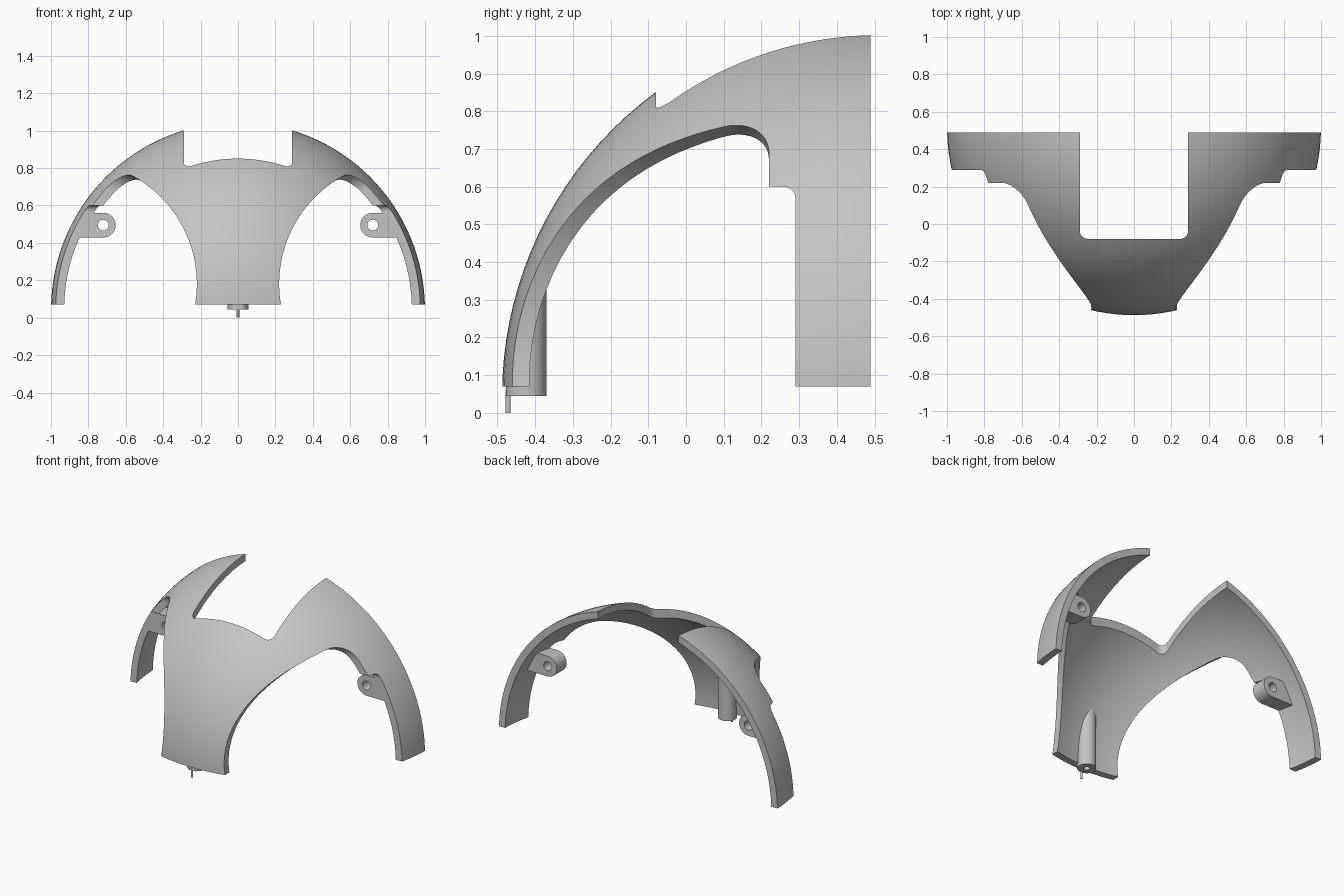
import bpy
import bmesh
from math import sin, cos, pi, radians
from mathutils import Vector

cube = bpy.data.objects.get("Cube")
if cube:
    bpy.data.objects.remove(cube, do_unlink=True)

CENTRE = Vector((0, 0.512, 0.045))   # centre of the domed shell
OUTER, INNER = 1.0, 0.956
BACK, BOTTOM = 0.49, 0.07

grey = bpy.data.materials.new("plain grey")
grey.use_nodes = True
grey.diffuse_color = (0.55, 0.55, 0.55, 1)
grey.node_tree.nodes["Principled BSDF"].inputs["Base Color"].default_value = (0.55, 0.55, 0.55, 1)


def finish(name, bm, recalc=True):
    if recalc:
        bmesh.ops.recalc_face_normals(bm, faces=bm.faces)
    mesh = bpy.data.meshes.new(name)
    bm.to_mesh(mesh)
    bm.free()
    mesh.materials.append(grey)
    obj = bpy.data.objects.new(name, mesh)
    bpy.context.collection.objects.link(obj)
    return obj


def loft(name, rings):
    """Join rings of points into a closed solid with flat ends."""
    bm = bmesh.new()
    loops = [[bm.verts.new(p) for p in ring] for ring in rings]
    n = len(loops[0])
    for a, b in zip(loops, loops[1:]):
        for i in range(n):
            j = (i + 1) % n
            bm.faces.new((a[i], a[j], b[j], b[i]))
    bm.faces.new(loops[0])
    bm.faces.new(loops[-1])
    return finish(name, bm)


def prism(name, points, place, low, high):
    return loft(name, [[place(a, b, t) for a, b in points] for t in (low, high)])


def lathe(name, profile, place, segments=48):
    """Turn (radius, height) pairs about an axis chosen by place."""
    turn = [2 * pi * i / segments for i in range(segments)]
    return loft(name, [[place(r * cos(a), r * sin(a), h) for a in turn] for r, h in profile])


def arc(cx, cy, r, start, end, steps=8):
    angles = [radians(start + (end - start) * i / steps) for i in range(steps + 1)]
    return [(cx + r * cos(a), cy + r * sin(a)) for a in angles]


def ball(name, *radii):
    """Sphere; a second, smaller radius hollows it out."""
    bm = bmesh.new()
    for k, radius in enumerate(radii):
        made = bmesh.ops.create_uvsphere(bm, u_segments=128, v_segments=64, radius=radius)
        if k:
            faces = {f for v in made["verts"] for f in v.link_faces}
            bmesh.ops.reverse_faces(bm, faces=list(faces))
    bmesh.ops.translate(bm, verts=bm.verts, vec=CENTRE)
    return finish(name, bm, recalc=False)


def boolean(obj, cutter, operation="DIFFERENCE"):
    cutter.hide_render = True
    mod = obj.modifiers.new("cut", "BOOLEAN")
    mod.operation, mod.solver, mod.object = operation, "EXACT", cutter
    graph = bpy.context.evaluated_depsgraph_get()
    mesh = bpy.data.meshes.new_from_object(obj.evaluated_get(graph))
    obj.modifiers.clear()
    obj.data = mesh
    bpy.data.objects.remove(cutter, do_unlink=True)


def along_x(a, b, t): return Vector((t, a, b))
def along_y(a, b, t): return Vector((a, t, b))
def along_z(a, b, t): return Vector((a, b, t))


# Domed shell, trimmed flat at the back and the bottom
shell = ball("shell", OUTER, INNER)
trim = prism("trim", [(-1.2, -1), (1.2, -1), (1.2, BACK), (-1.2, BACK)], along_z, BOTTOM, 1.3)
boolean(shell, trim, "INTERSECT")

# Rounded notch in the crown
notch = arc(-0.245, -0.035, 0.045, 180, 270) + arc(0.245, -0.035, 0.045, 270, 360)
boolean(shell, prism("notch", notch + [(0.29, 1), (-0.29, 1)], along_z, 0.5, 1.4))

for side, label in ((1, "left"), (-1, "right")):
    # Large round side opening whose rear rim is filleted
    def opening(a, b, t): return Vector((side * (0.878 + a), t, 0.18 + b))
    profile = [(0.658, -1)] + arc(0.538, 0.10, 0.12, 0, 90, 12)
    boolean(shell, lathe("opening", profile, opening, 128))

    # Step that narrows the arm below the opening
    step = [(0, -0.2), (0.29, -0.2)] + arc(0.26, 0.57, 0.03, 0, 90) + [(0, 0.6)]
    boolean(shell, prism("step", step, along_x, side * 0.6, side * 1.3))

    # Drilled mounting tab inside each arm
    outline = arc(0.72, 0.495, 0.066, 90, 270, 24) + [(0.95, 0.429), (0.95, 0.561)]
    outline = [(side * x, z) for x, z in outline]
    tab = prism(label + "_mounting_tab", outline, along_y, 0.29, 0.39)

    def bore(a, b, t): return Vector((side * 0.72 + a, t, 0.495 + b))
    boolean(tab, lathe("bore", [(0.029, 0.2), (0.029, 0.5)], bore, 32))
    boolean(tab, ball("tab_limit", INNER + 0.001), "INTERSECT")


# Round post behind the front strip, with a blind hole underneath
def post_axis(a, b, t): return Vector((a, -0.425 + b, t))


post = lathe("front_post", [(0.055, 0.045), (0.055, 0.45)], post_axis)
boolean(post, lathe("post_hole", [(0.018, 0), (0.018, 0.15)], post_axis, 24))
boolean(post, ball("post_limit", 0.99), "INTERSECT")


# Thin locating pin under the post
def pin_axis(a, b, t): return Vector((a, -0.472 + b, t))


lathe("locating_pin", [(0.007, 0), (0.007, 0.06)], pin_axis, 16)

# Smooth curved faces, crisp edges
for obj in bpy.context.collection.objects:
    if obj.type == "MESH" and obj.data.materials and obj.data.materials[0] == grey:
        bpy.ops.object.select_all(action="DESELECT")
        obj.select_set(True)
        bpy.context.view_layer.objects.active = obj
        bpy.ops.object.shade_smooth_by_angle(angle=radians(30))
